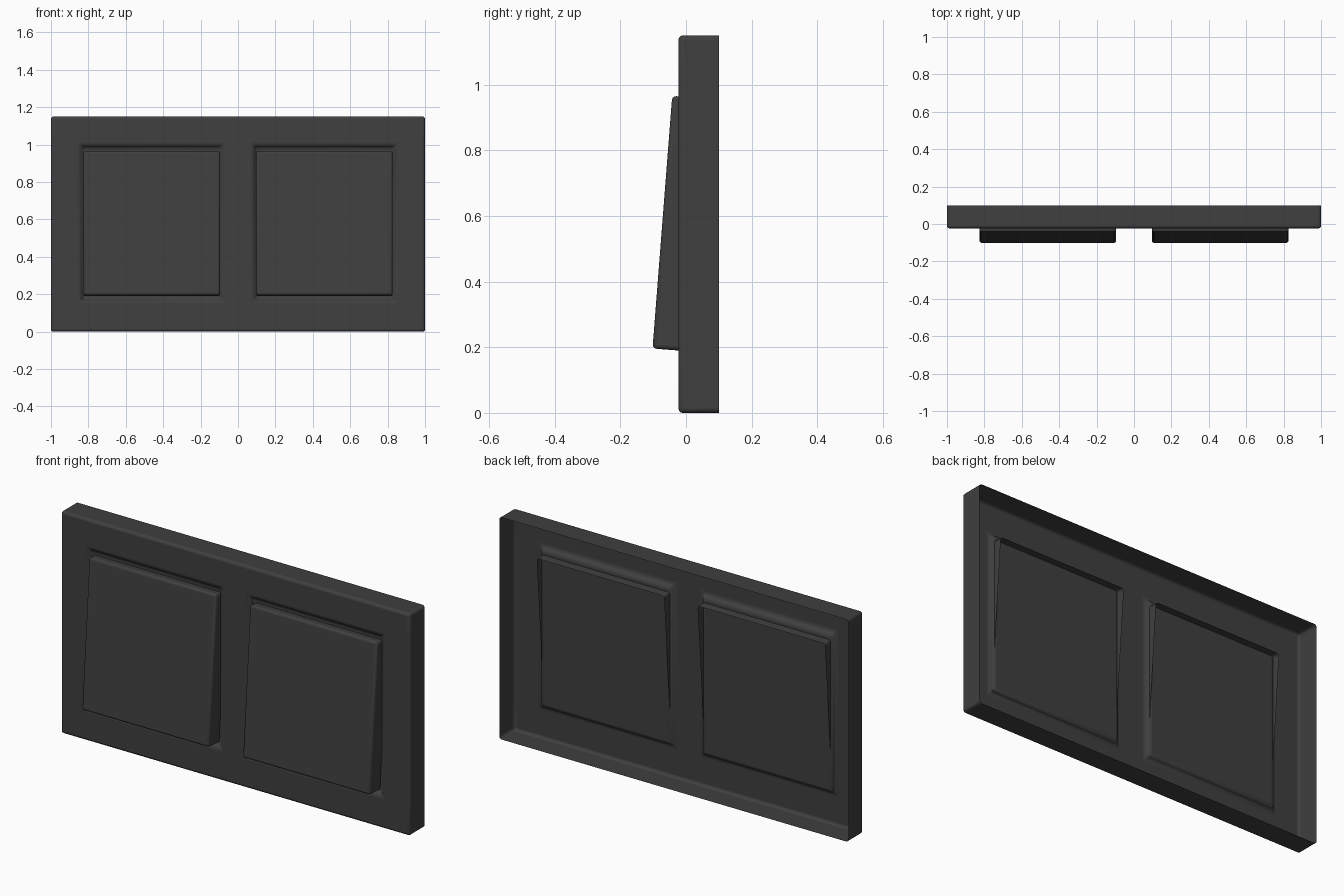
import bpy, bmesh
from mathutils import Matrix, Vector
from math import atan2, radians

if "Cube" in bpy.data.objects:
    bpy.data.objects.remove(bpy.data.objects["Cube"])


def finish(bm, name, bevel, segments=3):
    bmesh.ops.recalc_face_normals(bm, faces=bm.faces)
    # open shells: make the front face point to -y
    front = min(bm.faces, key=lambda f: f.calc_center_median().y)
    if front.normal.y > 0:
        bmesh.ops.reverse_faces(bm, faces=bm.faces)
    mesh = bpy.data.meshes.new(name)
    bm.to_mesh(mesh)
    bm.free()
    ob = bpy.data.objects.new(name, mesh)
    bpy.context.collection.objects.link(ob)
    mod = ob.modifiers.new("rounded_edges", "BEVEL")
    mod.width, mod.segments = bevel, segments
    mod.limit_method, mod.angle_limit = "ANGLE", radians(60)
    bpy.context.view_layer.objects.active = ob
    ob.select_set(True)
    bpy.ops.object.shade_smooth_by_angle(angle=radians(35))
    ob.select_set(False)
    mat = bpy.data.materials.get("dark_plastic") or bpy.data.materials.new("dark_plastic")
    mat.diffuse_color = (0.05, 0.05, 0.05, 1)
    mat.use_nodes = True
    mat.node_tree.nodes["Principled BSDF"].inputs["Base Color"].default_value = mat.diffuse_color
    mesh.materials.append(mat)
    return ob


# wall plate: open-backed shell with two shallow recesses
xs, zs = [-1, -0.843, -0.082, 0.082, 0.843, 1], [0, 0.163, 0.998, 1.15]
bm = bmesh.new()
grid = [[bm.verts.new((x, -0.023, z)) for z in zs] for x in xs]
recesses = []
for i in range(5):
    for j in range(3):
        f = bm.faces.new((grid[i][j], grid[i + 1][j], grid[i + 1][j + 1], grid[i][j + 1]))
        if j == 1 and i in (1, 3):
            recesses.append(f)
bm.normal_update()
rim = [e for e in bm.edges if e.is_boundary]
bmesh.ops.inset_individual(bm, faces=recesses, thickness=0.018, depth=-0.023)
ext = bmesh.ops.extrude_edge_only(bm, edges=rim)["geom"]
for v in ext:
    if isinstance(v, bmesh.types.BMVert):
        v.co.y = 0.1
finish(bm, "wall_plate", 0.015)

# rocker keys: tilted open-backed boxes, lower edge pushed forward
W, D, H = 0.73, 0.085, 0.772
tilt = Matrix.Rotation(-atan2(0.06, 0.77), 4, "X")
for side, name in ((-1, "left_rocker"), (1, "right_rocker")):
    bm = bmesh.new()
    bmesh.ops.create_cube(bm, size=1)
    bmesh.ops.scale(bm, vec=(W, D, H), verts=bm.verts)
    bmesh.ops.translate(bm, vec=(0, D / 2, 0), verts=bm.verts)
    back = max(bm.faces, key=lambda f: f.calc_center_median().y)
    bmesh.ops.delete(bm, geom=[back], context="FACES_ONLY")
    ob = finish(bm, name, 0.012)
    ob.matrix_world = Matrix.Translation((side * 0.461, -0.072, 0.581)) @ tilt
